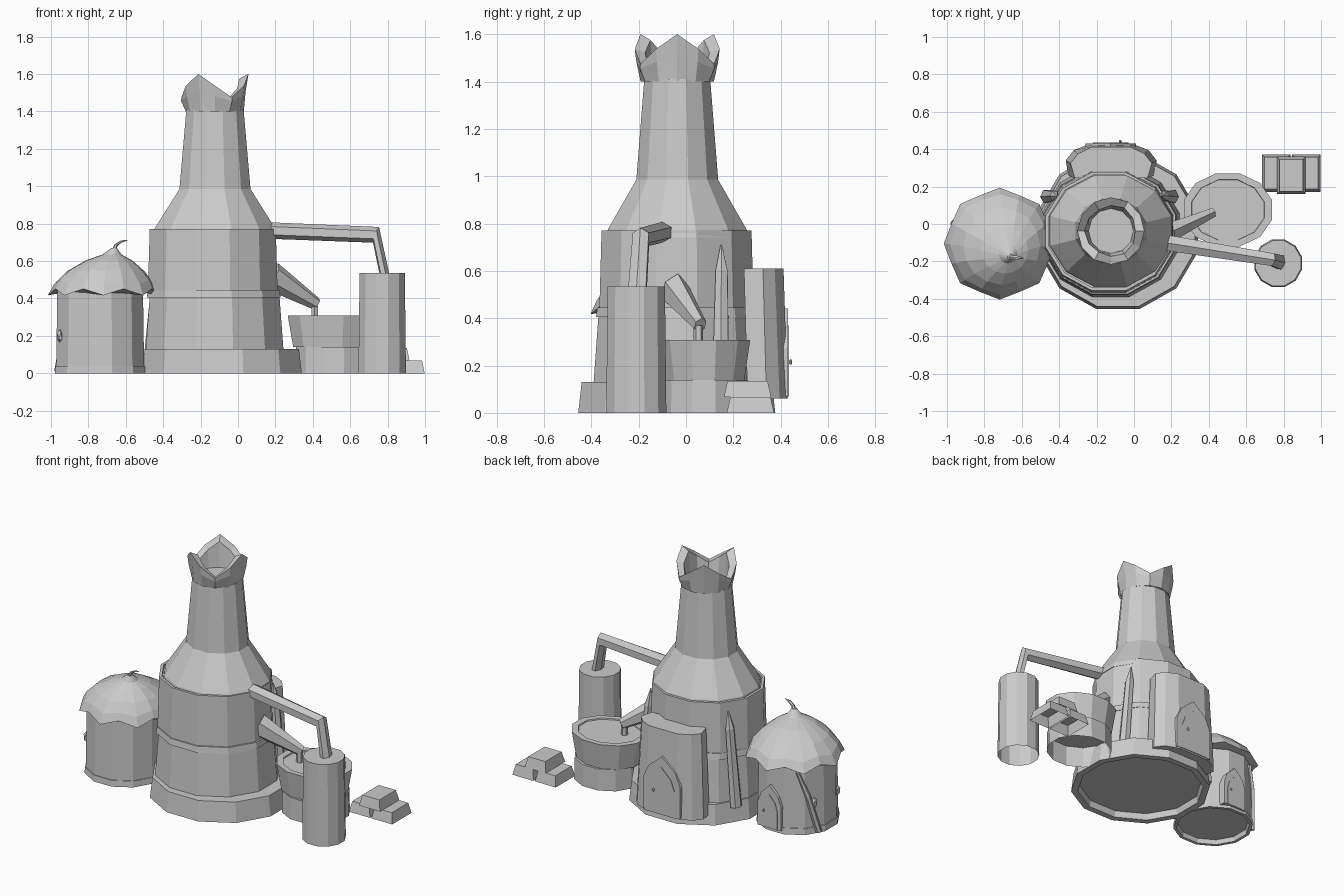
import bpy, bmesh
from math import sin, cos, pi, radians
from mathutils import Vector

cube = bpy.data.objects.get("Cube")
if cube:
    bpy.data.objects.remove(cube, do_unlink=True)

grey = bpy.data.materials.new("plain grey")
grey.use_nodes = True
COLOUR = (0.6, 0.6, 0.6, 1)
grey.diffuse_color = COLOUR
grey.node_tree.nodes["Principled BSDF"].inputs["Base Color"].default_value = COLOUR


def finish(name, bm):
    bmesh.ops.recalc_face_normals(bm, faces=bm.faces)
    mesh = bpy.data.meshes.new(name)
    bm.to_mesh(mesh)
    bm.free()
    mesh.materials.append(grey)
    obj = bpy.data.objects.new(name, mesh)
    bpy.context.collection.objects.link(obj)
    return obj


def skin(name, rings, floor=True):
    """Join rings of points with quads, cap the end and, if wanted, the start."""
    bm = bmesh.new()
    loops = [[bm.verts.new(p) for p in ring] for ring in rings]
    for a, b in zip(loops, loops[1:]):
        n = len(a)
        for i in range(n):
            bm.faces.new((a[i], a[(i + 1) % n], b[(i + 1) % n], b[i]))
    if floor:
        bm.faces.new(loops[0])
    bm.faces.new(loops[-1])
    return finish(name, bm)


def ring(cx, cy, z, rx, ry, n, phase):
    return [(cx + rx * cos(phase + 2 * pi * i / n),
             cy + ry * sin(phase + 2 * pi * i / n), z) for i in range(n)]


def lathe(name, cx, cy, profile, squash=1.0, n=12, floor=True):
    """Stack of flat-sided rings; the radius is measured to the flats."""
    k = 1 / cos(pi / n)
    return skin(name, [ring(cx, cy, z, r * k, r * k * squash, n, pi / n)
                       for r, z in profile], floor)


HEX = ((0, 1), (-1, 0.5), (-1, -0.5), (0, -1), (1, -0.5), (1, 0.5))


def beam(name, path):
    """Six-sided tube through (point, half width, half height)."""
    pts = [Vector(p[0]) for p in path]
    flat = Vector((pts[-1].x - pts[0].x, pts[-1].y - pts[0].y, 0)).normalized()
    side = Vector((-flat.y, flat.x, 0))
    rings = []
    for i, (_, w, h) in enumerate(path):
        d = (pts[min(i + 1, len(pts) - 1)] - pts[max(i - 1, 0)]).normalized()
        up = d.cross(side).normalized()
        rings.append([pts[i] + side * w * a + up * h * b for a, b in HEX])
    return skin(name, rings)


def arch_plate(name, cx, y, z, half, height, depth):
    """Pointed-arch panel facing the back."""
    outline = [(-half, 0), (half, 0), (half, 0.55 * height),
               (0.72 * half, 0.78 * height), (0, height),
               (-0.72 * half, 0.78 * height), (-half, 0.55 * height)]
    return skin(name, [[(cx + u, yy, z + v) for u, v in outline]
                       for yy in (y - depth, y)])


def knob(name, loc, scale):
    bm = bmesh.new()
    bmesh.ops.create_icosphere(bm, subdivisions=1, radius=1)
    bmesh.ops.scale(bm, vec=scale, verts=bm.verts)
    bmesh.ops.translate(bm, vec=loc, verts=bm.verts)
    return finish(name, bm)


# Main tower: hollow-footed plinth, two drums, band, shoulder and chimney
lathe("tower_plinth", -0.086, -0.039,
      [(0.375, 0.04), (0.385, 0), (0.427, 0), (0.412, 0.13)], 0.975)
lathe("tower_lower_drum", -0.125, -0.037, [(0.37, 0.1), (0.347, 0.41)], 0.96)
lathe("tower_band", -0.13, -0.04, [(0.358, 0.405), (0.352, 0.445)], 0.95)
lathe("tower_upper_drum", -0.135, -0.04,
      [(0.347, 0.43), (0.337, 0.77), (0.32, 0.77), (0.32, 0.75)], 0.94)
lathe("tower_chimney", -0.123, -0.037,
      [(0.33, 0.74), (0.322, 0.775), (0.19, 0.985), (0.153, 1.41)], 0.91)


# Chimney crown with three thick pointed petals around a recessed floor
def crown_ring(valley_r, peak_r, low, high):
    pts = []
    for i in range(12):
        a = i * pi / 6
        t = (1 + cos(3 * a)) / 2
        r = valley_r + (peak_r - valley_r) * t
        pts.append((-0.123 + r * cos(a), -0.037 + r * sin(a), low + (high - low) * t))
    return pts


skin("chimney_crown", [crown_ring(0.156, 0.154, 1.4, 1.4),
                       crown_ring(0.181, 0.164, 1.455, 1.51),
                       crown_ring(0.18, 0.179, 1.475, 1.6),
                       crown_ring(0.142, 0.13, 1.47, 1.575),
                       crown_ring(0.12, 0.12, 1.41, 1.41)])

# Rear porch, narrower at the top, with arched door
porch = []
for z, half in ((0.06, ((0.11, 0.43), (0.2, 0.395), (0.243, 0.34), (0.23, 0.26))),
                (0.61, ((0.105, 0.412), (0.178, 0.375), (0.218, 0.325), (0.195, 0.245)))):
    porch.append([(-0.122 + x, y, z) for x, y in half]
                 + [(-0.122 - x, y, z) for x, y in reversed(half)])
skin("porch", porch)
arch_plate("door_frame", -0.125, 0.431, 0.07, 0.135, 0.37, 0.03)
arch_plate("door_panel", -0.125, 0.435, 0.07, 0.095, 0.3, 0.03)
knob("door_knob", (-0.073, 0.442, 0.215), (0.009, 0.008, 0.013))

# Leaning pointed buttresses on both sides of the porch
for side, name in ((1, "left"), (-1, "right")):
    def on_tower(r, deg, z):
        a = radians(deg)
        return (-0.13 + side * r * cos(a), -0.04 + r * sin(a), z)
    beam(name + "_buttress", [(on_tower(0.385, 29, 0.1), 0.035, 0.035),
                              (on_tower(0.35, 33, 0.6), 0.025, 0.028),
                              (on_tower(0.338, 34, 0.71), 0.003, 0.003)])

# Round hut with hollow-footed skirt
HX, HY = -0.737, -0.107
lathe("hut_skirt", HX, HY, [(0.215, 0.03), (0.222, 0), (0.242, 0), (0.239, 0.04)])
lathe("hut_wall", HX, HY, [(0.235, 0.035), (0.229, 0.45)])

# Wavy-edged hut roof leaning towards its tip; the crests droop
RX, RY = -0.718, -0.105
roof = [ring(RX, RY, 0.43, 0.24, 0.24, 16, 0)]
for r, z, lean, wave in ((0.289, 0.434, 0, 0.035), (0.262, 0.488, 0.05, 0.02),
                         (0.205, 0.55, 0.2, 0.008), (0.125, 0.603, 0.5, 0),
                         (0.05, 0.635, 0.8, 0), (0.015, 0.67, 1, 0)):
    layer = []
    for j in range(16):
        s, a = wave * (-1) ** j, j * pi / 8
        q = r * (1 + s)
        layer.append((RX + lean * 0.056 + q * cos(a),
                      RY - lean * 0.07 + q * sin(a), z - 0.5 * s))
    roof.append(layer)
skin("hut_roof", roof)
beam("roof_curl", [((-0.662, -0.175, 0.655), 0.014, 0.014),
                   ((-0.652, -0.177, 0.685), 0.01, 0.009),
                   ((-0.625, -0.18, 0.704), 0.01, 0.006),
                   ((-0.59, -0.183, 0.712), 0.002, 0.002)])

# Hut door, leaning post and round windows
arch_plate("hut_door_frame", -0.705, 0.143, 0.02, 0.085, 0.28, 0.05)
arch_plate("hut_door_panel", -0.705, 0.147, 0.02, 0.058, 0.22, 0.05)
knob("hut_door_knob", (-0.67, 0.152, 0.13), (0.007, 0.007, 0.01))


def on_hut(r, deg, z):
    a = radians(deg)
    return (HX + r * cos(a), HY + r * sin(a), z)


beam("hut_post", [(on_hut(0.248, 155, 0.01), 0.02, 0.02),
                  (on_hut(0.243, 139, 0.25), 0.018, 0.018),
                  (on_hut(0.238, 124, 0.41), 0.01, 0.01)])
for i, deg in enumerate((149, 205)):
    knob("hut_window_%d" % i, on_hut(0.238, deg, 0.2), (0.018, 0.022, 0.035))

# Basin on an open foot, with a rim and recessed lid
lathe("basin_base", 0.512, 0.075, [(0.205, 0), (0.202, 0.14)], 0.92, floor=False)
lathe("basin", 0.502, 0.075, [(0.207, 0.14), (0.236, 0.308), (0.195, 0.308), (0.193, 0.3)], 0.83)

# Spout from tower into basin
beam("spout", [((0.18, -0.05, 0.52), 0.05, 0.078), ((0.42, 0.06, 0.37), 0.024, 0.034)])
lathe("spout_drip", 0.41, 0.052, [(0.018, 0.29), (0.018, 0.37)], n=6)

# Open-bottomed side cylinder and its bent pipe
lathe("cylinder", 0.771, -0.21, [(0.127, 0), (0.121, 0.535)], floor=False)
beam("cylinder_pipe", [((0.17, -0.1, 0.763), 0.042, 0.044),
                       ((0.738, -0.19, 0.74), 0.034, 0.045),
                       ((0.785, -0.205, 0.52), 0.038, 0.026)])


# Three stacked open-bottomed ingots
def rect(x, y, w, d, z):
    return [(x + a * w, y + b * d, z) for a, b in ((-1, -1), (1, -1), (1, 1), (-1, 1))]


for i, (x, y, z) in enumerate(((0.76, 0.272, 0), (0.922, 0.272, 0), (0.841, 0.26, 0.067))):
    skin("ingot_%d" % i, [rect(x, y, 0.076, 0.1, z),
                          rect(x, y, 0.062, 0.085, z + 0.067)], floor=False)
